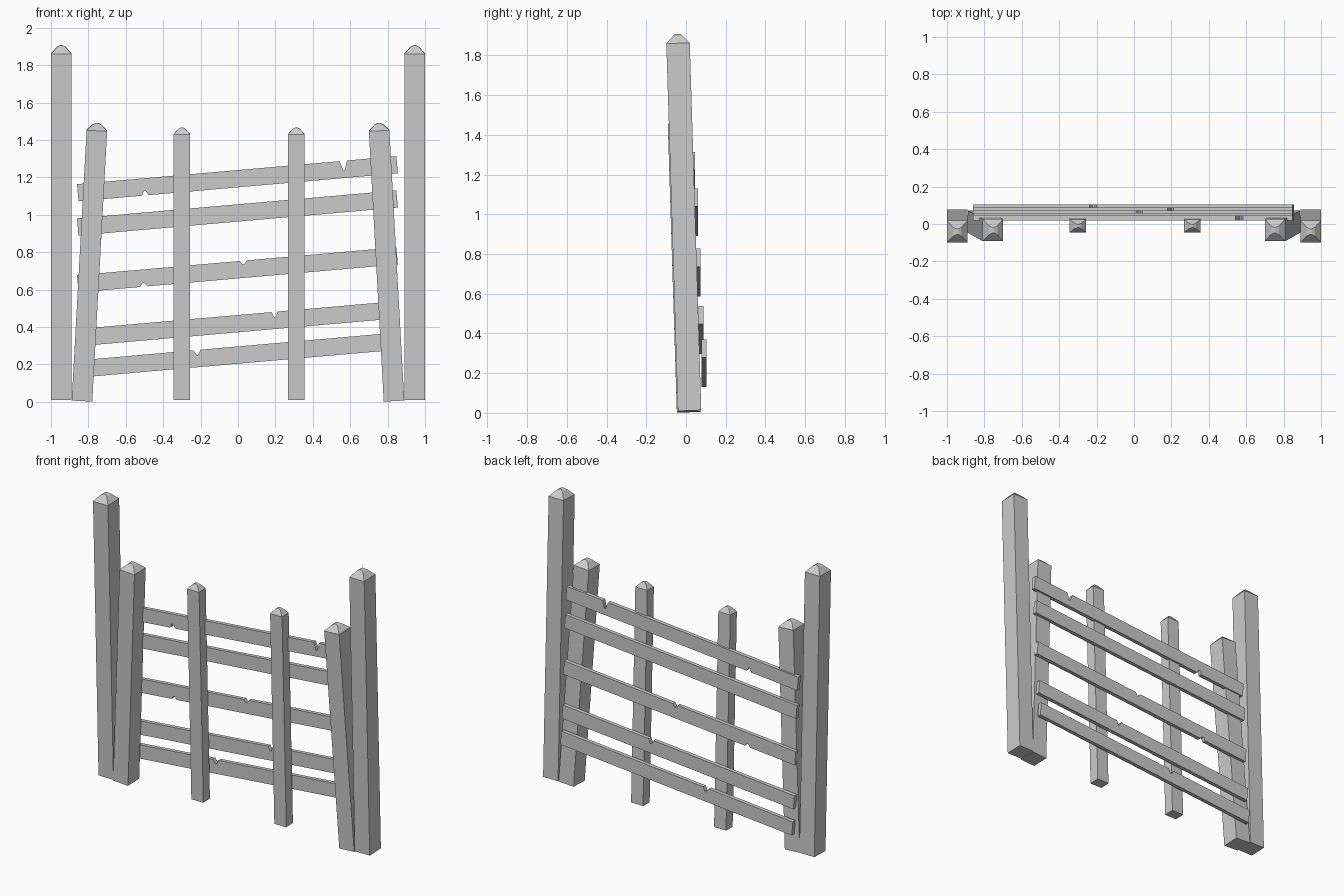
import bpy, bmesh
from math import radians
from mathutils import Matrix, Euler

if "Cube" in bpy.data.objects:
    bpy.data.objects.remove(bpy.data.objects["Cube"])

LEAN = radians(1.8)      # whole fence leans toward the front
SLOPE = radians(5)       # rails climb to the right


def finish(name, bm, matrix):
    bmesh.ops.recalc_face_normals(bm, faces=bm.faces)
    me = bpy.data.meshes.new(name)
    bm.to_mesh(me)
    bm.free()
    me.transform(matrix)
    ob = bpy.data.objects.new(name, me)
    bpy.context.collection.objects.link(ob)
    return ob


def post(name, base, width, depth, length, cap, tilt=0.0):
    """Square post with a blunt pyramid cap, lofted from stacked rings."""
    bm = bmesh.new()
    rings = []
    levels = [(1, 1, 0), (1, 1, length),
              (0.42, 0.42, length + cap * 0.8), (0.1, 0.26, length + cap)]
    for sx, sy, z in levels:
        rings.append([bm.verts.new((x * sx * width / 2, y * sy * depth / 2, z))
                      for x, y in ((-1, -1), (1, -1), (1, 1), (-1, 1))])
    for a, b in zip(rings, rings[1:]):
        for i in range(4):
            j = (i + 1) % 4
            bm.faces.new((a[i], a[j], b[j], b[i]))
    bm.faces.new(rings[0][::-1])
    bm.faces.new(rings[-1])
    rot = Euler((LEAN, tilt, 0)).to_matrix().to_4x4()
    return finish(name, bm, Matrix.Translation(base) @ rot)


def rail(name, z, y_back, top=(), bottom=(), length=1.714, height=0.092, thick=0.026):
    """Sloping plank; chips are (position, width, depth) cut in its edges."""
    def edge(chips, side):
        h = side * height / 2
        pts = [(-length / 2, h)]
        for u, w, d in sorted(chips):
            pts += [(u - w / 2, h), (u - w * 0.1, h - side * d),
                    (u + w * 0.12, h - side * d * 0.9), (u + w / 2, h)]
        return pts + [(length / 2, h)]
    bm = bmesh.new()
    outline = edge(bottom, -1) + edge(top, 1)[::-1]
    face = bm.faces.new([bm.verts.new((x, 0, h)) for x, h in outline])
    ext = bmesh.ops.extrude_face_region(bm, geom=[face])
    verts = [v for v in ext["geom"] if isinstance(v, bmesh.types.BMVert)]
    bmesh.ops.translate(bm, verts=verts, vec=(0, -thick, 0))
    rot = Matrix.Rotation(-SLOPE, 4, 'Y')
    return finish(name, bm, Matrix.Translation((-0.003, y_back, z)) @ rot)


# tall outer posts and inward-leaning posts, one of each per side
for side, label in ((-1, "left"), (1, "right")):
    post(f"outer_post_{label}", (side * 0.945, 0.018, 0.012), 0.11, 0.118, 1.85, 0.046)
    post(f"leaning_post_{label}", (side * 0.834, 0.013, 0.006), 0.11, 0.118, 1.448, 0.04,
         tilt=-side * radians(3.15))

# slim pickets
post("picket_left", (-0.300, 0.035, 0.012), 0.088, 0.07, 1.42, 0.036)
post("picket_right", (0.312, 0.035, 0.012), 0.088, 0.07, 1.42, 0.036)

# sloping rails, top to bottom
rail("rail_1", 1.193, 0.046, top=[(0.572, 0.04, 0.052)], bottom=[(-0.499, 0.036, 0.026)])
rail("rail_2", 1.010, 0.060)
rail("rail_3", 0.706, 0.073, top=[(0.035, 0.036, 0.022)], bottom=[(-0.507, 0.04, 0.02)])
rail("rail_4", 0.418, 0.088, top=[(0.203, 0.034, 0.03)])
rail("rail_5", 0.250, 0.104, top=[(-0.213, 0.04, 0.028)])
